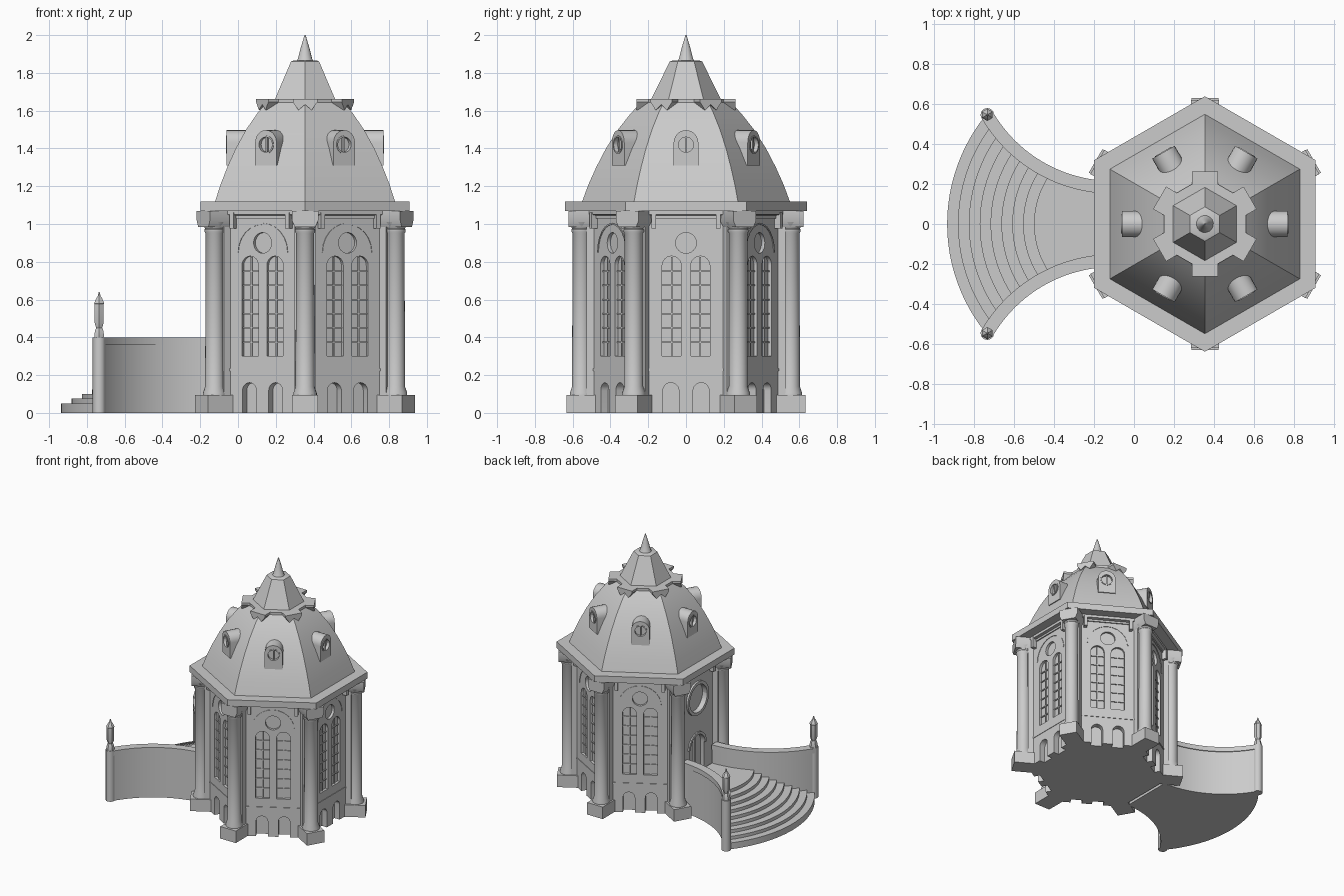
import bpy, bmesh
from math import sin, cos, pi, radians, atan2, hypot

if "Cube" in bpy.data.objects:
    bpy.data.objects.remove(bpy.data.objects["Cube"])

CX = 0.355                       # tower axis
C30 = cos(pi / 6)
FACES = [radians(60 * k) for k in range(6)]
CORNERS = [radians(30 + 60 * k) for k in range(6)]
DOOR = 3                         # index of the entrance face (-x)


def prism(bm, pts, d0, d1, fn):
    """Extrude a 2D outline between depths d0 and d1, mapped to 3D by fn(u, v, d)."""
    a = [bm.verts.new(fn(u, v, d0)) for u, v in pts]
    b = [bm.verts.new(fn(u, v, d1)) for u, v in pts]
    bm.faces.new(a)
    bm.faces.new(b[::-1])
    for i in range(len(a)):
        j = (i + 1) % len(a)
        bm.faces.new((a[j], a[i], b[i], b[j]))


def radial(bm, pts, r0, r1, ang):
    """Outline in (tangent, z) extruded outward from the tower axis."""
    prism(bm, pts, r0, r1, lambda u, v, d: (CX + d * cos(ang) - u * sin(ang),
                                            d * sin(ang) + u * cos(ang), v))


def flat(bm, pts, z0, z1):
    prism(bm, pts, z0, z1, lambda u, v, d: (u, v, d))


def lathe(bm, prof, n, x=CX, y=0.0, rot=pi / 6):
    """Stack of n-sided rings from (radius, z) pairs."""
    rings = [[bm.verts.new((x + r * cos(rot + 2 * pi * i / n), y + r * sin(rot + 2 * pi * i / n), z))
              for i in range(n)] for r, z in prof]
    for a, b in zip(rings, rings[1:]):
        for i in range(n):
            j = (i + 1) % n
            bm.faces.new((a[i], a[j], b[j], b[i]))
    bm.faces.new(rings[0][::-1])
    bm.faces.new(rings[-1])


def rect(u0, u1, z0, z1):
    return [(u0, z0), (u1, z0), (u1, z1), (u0, z1)]


def circle(u, z, r, n=24):
    return [(u + r * cos(2 * pi * i / n), z + r * sin(2 * pi * i / n)) for i in range(n)]


def half(u, z, r, n=12):
    return [(u + r * cos(pi * i / n), z + r * sin(pi * i / n)) for i in range(n + 1)]


def arch(u, w, z0, top):
    return [(u - w / 2, z0), (u + w / 2, z0)] + half(u, top - w / 2, w / 2)


def ring(bm, u, z, r0, r1, d0, d1, ang):
    for s in (0, pi):            # two half rings
        o = [(u + r1 * cos(s + pi * i / 14), z + r1 * sin(s + pi * i / 14)) for i in range(15)]
        q = [(u + r0 * cos(s + pi * i / 14), z + r0 * sin(s + pi * i / 14)) for i in range(15)]
        radial(bm, o + q[::-1], d0, d1, ang)


def finish(name, bm, cutter=None):
    bmesh.ops.recalc_face_normals(bm, faces=bm.faces)
    me = bpy.data.meshes.new(name)
    bm.to_mesh(me)
    bm.free()
    ob = bpy.data.objects.new(name, me)
    bpy.context.collection.objects.link(ob)
    bpy.ops.object.select_all(action='DESELECT')
    bpy.context.view_layer.objects.active = ob
    ob.select_set(True)
    if cutter:
        m = ob.modifiers.new("cut", 'BOOLEAN')
        m.object, m.solver = cutter, 'EXACT'
        bpy.ops.object.modifier_apply(modifier="cut")
        bpy.data.objects.remove(cutter)
    bpy.ops.object.shade_smooth_by_angle(angle=radians(32))
    return ob


# Tower wall with recessed windows, door and plinth niches
A = 0.45
cut, bars, trim = bmesh.new(), bmesh.new(), bmesh.new()
for k, a in enumerate(FACES):
    if k == DOOR:
        radial(cut, arch(0, 0.18, 0.245, 0.53), A - 0.03, 0.6, a)
        radial(cut, circle(0, 0.82, 0.115, 28), A - 0.03, 0.6, a)
        ring(trim, 0, 0.82, 0.108, 0.132, A - 0.025, A + 0.015, a)
        radial(trim, half(0, 0.44, 0.11) + half(0, 0.44, 0.09)[::-1], A - 0.02, A + 0.01, a)
        radial(bars, rect(-0.005, 0.005, 0.24, 0.53), A - 0.035, A - 0.015, a)
        continue
    for s in (-1, 1):
        radial(cut, arch(s * 0.08, 0.085, -0.05, 0.16), A - 0.045, 0.6, a)
        u = s * 0.076
        radial(cut, arch(u, 0.1, 0.3, 0.83), A - 0.02, 0.6, a)
        radial(bars, rect(u - 0.004, u + 0.004, 0.3, 0.825), A - 0.025, A - 0.012, a)
        for i in range(1, 7):
            z = 0.3 + 0.075 * i
            radial(bars, rect(u - 0.05, u + 0.05, z - 0.004, z + 0.004), A - 0.025, A - 0.012, a)
    radial(cut, circle(0, 0.9, 0.055), A - 0.02, 0.6, a)
    # shallow arch moulding above the windows
    radial(trim, half(0, 0.85, 0.155) + half(0, 0.85, 0.147)[::-1], A - 0.01, A + 0.004, a)
cutter = finish("wall_cutter", cut)
cutter.hide_render = True
bm = bmesh.new()
lathe(bm, [(A / C30, 0), (A / C30, 1.07)], 6)
finish("tower_wall", bm, cutter)
finish("window_bars", bars)
finish("wall_trim", trim)

# Cornice, architrave, plinth band and small brackets
bm = bmesh.new()
lathe(bm, [(0.64, 1.07), (0.64, 1.12)], 6)
lathe(bm, [(0.53, 1.03), (0.53, 1.045), (0.555, 1.05), (0.555, 1.072)], 6)
lathe(bm, [(0.524, 0.222), (0.524, 0.234)], 6)
for a in FACES:
    for s in (-1, 1):
        radial(bm, rect(s * 0.17 - 0.012, s * 0.17 + 0.012, 0.975, 1.06), 0.44, 0.485, a)
finish("cornice", bm)

# Corner piers, columns, bases and capitals
piers, cols = bmesh.new(), bmesh.new()
for a in CORNERS:
    radial(piers, rect(-0.055, 0.055, 0, 1.07), 0.42, 0.528, a)
    radial(piers, rect(-0.068, 0.068, 0, 0.095), 0.42, 0.632, a)
    radial(piers, [(-0.055, 0.985), (0.055, 0.985), (0.07, 1.02), (0.07, 1.07), (-0.07, 1.07), (-0.07, 1.02)],
           0.45, 0.622, a)
    lathe(cols, [(0.062, 0.09), (0.062, 0.105), (0.05, 0.14), (0.048, 0.95), (0.054, 0.96),
                 (0.054, 0.97), (0.05, 0.975), (0.068, 1.01)], 24,
          CX + 0.553 * cos(a), 0.553 * sin(a))
finish("corner_piers", piers)
finish("columns", cols)

# Curved hexagonal roof, rim, lantern cap and spire
bm = bmesh.new()
lathe(bm, [(r / C30, z) for r, z in [(0.476, 1.12), (0.447, 1.21), (0.412, 1.3), (0.367, 1.4), (0.312, 1.5),
                                     (0.25, 1.59), (0.203, 1.645)]], 6)
finish("roof", bm)
bm = bmesh.new()
lathe(bm, [(0.237, 1.64), (0.237, 1.662)], 6)
lathe(bm, [(0.187, 1.655), (0.086, 1.86), (0.07, 1.866)], 6)
for a in CORNERS:
    radial(bm, [(-0.065, 1.662), (-0.065, 1.645), (-0.035, 1.603), (0, 1.632), (0.035, 1.603),
                (0.065, 1.645), (0.065, 1.662)], 0.18, 0.262, a)
finish("roof_cap", bm)
bm = bmesh.new()
lathe(bm, [(0.046, 1.86), (0.038, 1.875), (0.024, 1.93), (0.003, 2.0)], 16)
finish("spire", bm)

# Roof dormers with round windows
bm, cut, bars = bmesh.new(), bmesh.new(), bmesh.new()
for a in FACES:
    radial(bm, arch(0, 0.13, 1.31, 1.497), 0.27, 0.415, a)
    radial(cut, circle(0, 1.42, 0.046), 0.395, 0.5, a)
    radial(bars, rect(-0.005, 0.005, 1.372, 1.468), 0.39, 0.41, a)
    ring(bars, 0, 1.42, 0.04, 0.048, 0.39, 0.419, a)
cutter = finish("dormer_cutter", cut)
cutter.hide_render = True
finish("dormers", bm, cutter)
finish("dormer_bars", bars)

# Fan staircase between two curved flank walls
SX, SY, SR, AX = -0.1045, 0.9144, 0.7307, -0.07


def flank(deg, r=SR):
    return SX + r * cos(radians(deg)), SY + r * sin(radians(deg))


bm, low = bmesh.new(), 0.0
for i in range(9):
    R, top = 0.866 - 0.0544 * i, 0.05 + 0.025 * i
    side = [p for p in (flank(269 - 0.5 * j) for j in range(118)) if hypot(p[0] - AX, p[1]) < R]
    t = atan2(side[-1][1], side[-1][0] - AX)
    arc = [(AX + R * cos(t + 2 * (pi - t) * j / 32), R * sin(t + 2 * (pi - t) * j / 32)) for j in range(33)]
    flat(bm, side + arc + [(x, -y) for x, y in side[::-1]], low, top)
    low = top
finish("stairs", bm)

walls, lamps = bmesh.new(), bmesh.new()
for s in (-1, 1):
    for w, z0, z1 in ((0.025, 0, 0.36), (0.032, 0.36, 0.398)):
        deg = [269 - 59 * j / 28 for j in range(29)]
        pts = [flank(d, SR + w) for d in deg] + [flank(d, SR - w) for d in deg[::-1]]
        flat(walls, [(x, s * y) for x, y in pts], z0, z1)
    # end post and lamp
    lathe(walls, [(0.034, 0), (0.034, 0.4)], 12, -0.735, s * 0.547)
    lathe(lamps, [(0.03, 0.395), (0.03, 0.41), (0.024, 0.44), (0.018, 0.45), (0.027, 0.475), (0.027, 0.575),
                  (0.031, 0.58), (0.016, 0.61), (0.01, 0.615), (0.003, 0.64)], 6, -0.735, s * 0.547)
finish("flank_walls", walls)
finish("lamps", lamps)
